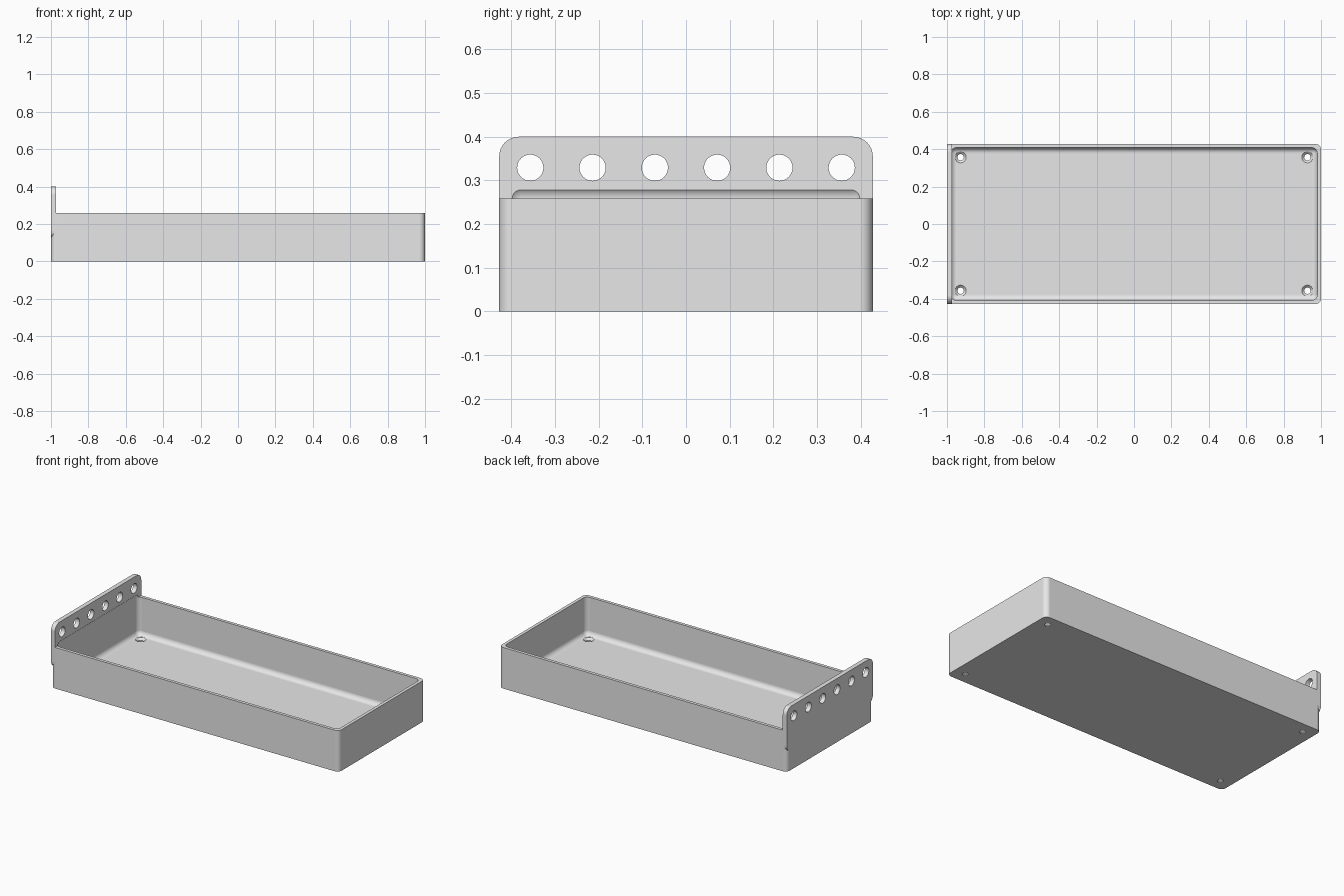
import bpy
import bmesh
from math import cos, sin, tau, radians
from mathutils import Matrix, Vector

if "Cube" in bpy.data.objects:
    bpy.data.objects.remove(bpy.data.objects["Cube"], do_unlink=True)

# Main dimensions
HALF_X, HALF_Y = 1.0, 0.428
RIM, TOP = 0.258, 0.40
WALL, FILLET = 0.02, 0.03
PLATE_T, PLATE_BASE, PLATE_R = 0.028, 0.12, 0.045

grey = bpy.data.materials.new("plain_grey")
grey.use_nodes = True
grey.diffuse_color = (0.8, 0.8, 0.8, 1)
grey.node_tree.nodes["Principled BSDF"].inputs["Base Color"].default_value = (0.8, 0.8, 0.8, 1)


def add_object(name, bm):
    bmesh.ops.recalc_face_normals(bm, faces=bm.faces)
    mesh = bpy.data.meshes.new(name)
    bm.to_mesh(mesh)
    bm.free()
    mesh.materials.append(grey)
    obj = bpy.data.objects.new(name, mesh)
    bpy.context.collection.objects.link(obj)
    return obj


def rounded_box(name, low, high, radius, axis=None):
    """Box with edges along one axis rounded, or every edge if axis is None."""
    low, high = Vector(low), Vector(high)
    bm = bmesh.new()
    bmesh.ops.create_cube(bm, size=1)
    bmesh.ops.scale(bm, vec=high - low, verts=bm.verts)
    bmesh.ops.translate(bm, vec=(low + high) / 2, verts=bm.verts)
    edges = [e for e in bm.edges
             if axis is None or abs(e.verts[0].co[axis] - e.verts[1].co[axis]) > 1e-4]
    bmesh.ops.bevel(bm, geom=edges, offset=radius, offset_type='OFFSET',
                    segments=8, profile=0.5, affect='EDGES')
    return add_object(name, bm)


def lathe(name, profile, places, turn=Matrix(), sides=32):
    """Closed turned solids of (radius, height) rings, one at each place."""
    bm = bmesh.new()
    for place in places:
        rings = []
        for r, h in profile:
            rings.append([bm.verts.new(
                turn @ Vector((r * cos(tau * i / sides), r * sin(tau * i / sides), h))
                + Vector(place)) for i in range(sides)])
        for a, b in zip(rings, rings[1:]):
            for i in range(sides):
                j = (i + 1) % sides
                bm.faces.new((a[i], a[j], b[j], b[i]))
        bm.faces.new(rings[0])
        bm.faces.new(rings[-1])
    return add_object(name, bm)


def combine(target, other, operation):
    other.hide_render = True
    mod = target.modifiers.new(operation.lower(), 'BOOLEAN')
    mod.operation = operation
    mod.solver = 'EXACT'
    mod.object = other
    bpy.context.view_layer.objects.active = target
    bpy.ops.object.modifier_apply(modifier=mod.name)
    bpy.data.objects.remove(other, do_unlink=True)


# Tray block with rounded upright corners
tray = rounded_box("tray_with_hanging_plate", (-HALF_X, -HALF_Y, 0),
                   (HALF_X, HALF_Y, RIM), FILLET, axis=2)

# Upright hanging plate on the end wall
plate = rounded_box("hanging_plate", (-HALF_X, -HALF_Y, PLATE_BASE),
                    (-HALF_X + PLATE_T, HALF_Y, TOP), PLATE_R, axis=0)
combine(tray, plate, 'UNION')

# Hollow inside, which also bites a shallow recess into the plate
cavity = rounded_box("cavity_cutter", (-HALF_X + WALL, -HALF_Y + WALL, WALL),
                     (HALF_X - WALL, HALF_Y - WALL, RIM + FILLET), FILLET)
combine(tray, cavity, 'DIFFERENCE')

# Countersunk screw holes in the floor corners
corners = [(x, y, 0) for x in (-0.927, 0.927) for y in (-0.357, 0.357)]
screws = lathe("screw_hole_cutter",
               [(0.017, -0.02), (0.017, 0.007), (0.03, WALL), (0.03, 0.06)], corners)
combine(tray, screws, 'DIFFERENCE')

# Row of six round holes through the plate
row = [(-HALF_X, (i - 2.5) * 0.1427, 0.329) for i in range(6)]
holes = lathe("plate_hole_cutter", [(0.03, -0.1), (0.03, 0.1)], row,
              Matrix.Rotation(radians(90), 4, 'Y'))
combine(tray, holes, 'DIFFERENCE')

# Smooth fillets, crisp edges
bpy.ops.object.select_all(action='DESELECT')
tray.select_set(True)
bpy.context.view_layer.objects.active = tray
bpy.ops.object.shade_smooth_by_angle(angle=radians(30))
weighted = tray.modifiers.new("even_shading", 'WEIGHTED_NORMAL')
weighted.keep_sharp = True
